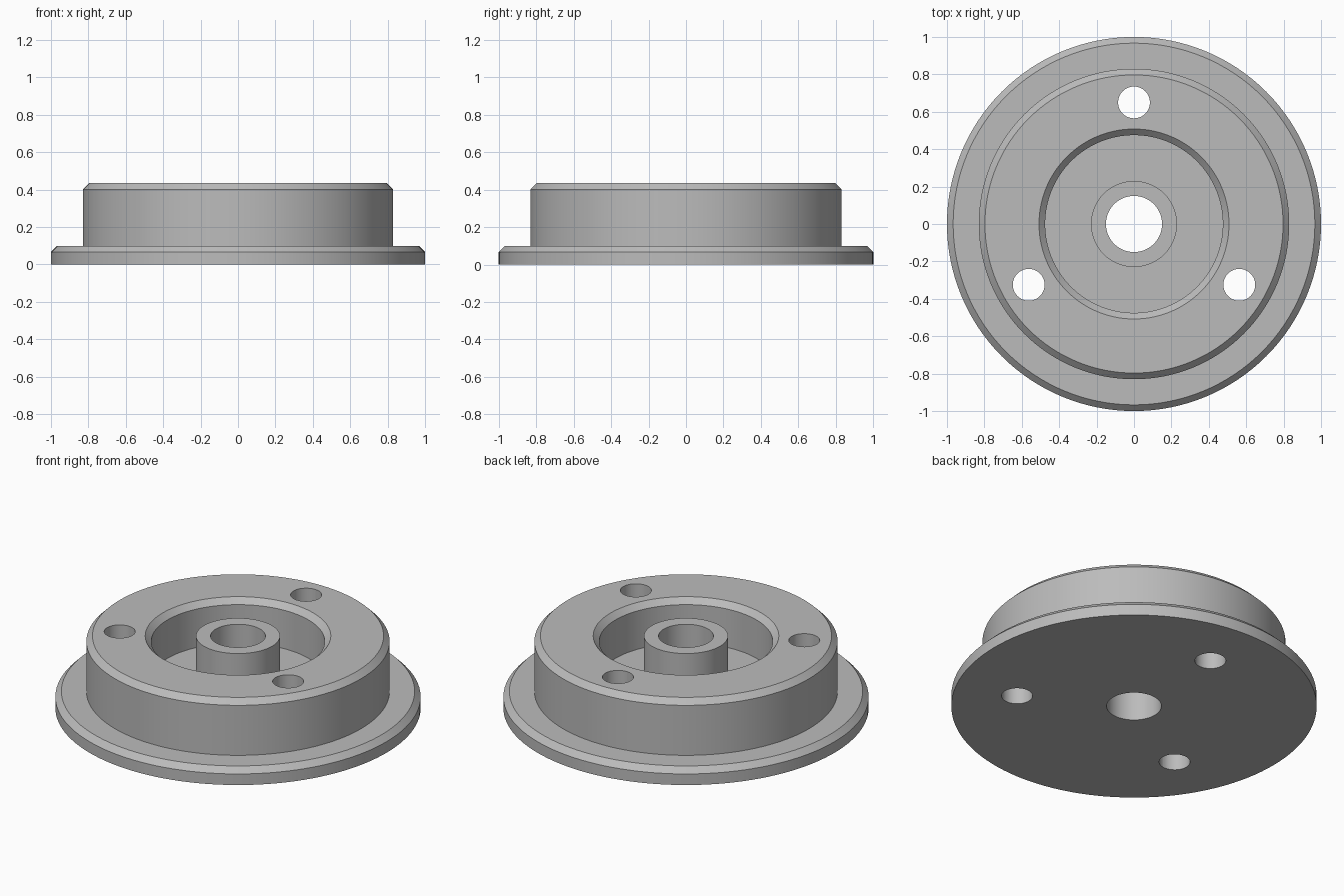
import bpy, bmesh, math
from mathutils import Matrix, Vector

cube = bpy.data.objects.get("Cube")
if cube:
    bpy.data.objects.remove(cube, do_unlink=True)

SEGMENTS = 128
HEIGHT, FLANGE, FLOOR, CHAMFER = 0.435, 0.10, 0.17, 0.033
BORE, HUB, POCKET, BODY = 0.15, 0.23, 0.475, 0.83
HOLE, HOLE_CIRCLE = 0.085, 0.65

metal = bpy.data.materials.new("light grey metal")
metal.use_nodes = True
grey = (0.5, 0.5, 0.5, 1)
metal.diffuse_color = grey
metal.node_tree.nodes["Principled BSDF"].inputs["Base Color"].default_value = grey


def make_object(name, bm):
    mesh = bpy.data.meshes.new(name)
    bmesh.ops.recalc_face_normals(bm, faces=bm.faces)
    bm.to_mesh(mesh)
    bm.free()
    mesh.materials.append(metal)
    obj = bpy.data.objects.new(name, mesh)
    bpy.context.collection.objects.link(obj)
    return obj


def lathe(name, profile):
    """Revolve a closed (radius, height) profile around z."""
    bm = bmesh.new()
    verts = [bm.verts.new((r, 0, z)) for r, z in profile]
    edges = [bm.edges.new((v, verts[i - 1])) for i, v in enumerate(verts)]
    bmesh.ops.spin(bm, geom=verts + edges, cent=(0, 0, 0), axis=(0, 0, 1),
                   angle=math.tau, steps=SEGMENTS, use_merge=True)
    bmesh.ops.remove_doubles(bm, verts=bm.verts, dist=1e-5)
    return make_object(name, bm)


# Flange, raised body, pocket, hub and bore in one turned section
wheel = lathe("flanged_hub", [
    (BORE, 0), (1, 0), (1, FLANGE - CHAMFER), (1 - CHAMFER, FLANGE),
    (BODY, FLANGE), (BODY, HEIGHT - CHAMFER), (BODY - CHAMFER, HEIGHT),
    (POCKET + CHAMFER, HEIGHT), (POCKET, HEIGHT - CHAMFER),
    (POCKET, FLOOR), (HUB, FLOOR), (HUB, HEIGHT), (BORE, HEIGHT)])

# Three through holes for bolts
bm = bmesh.new()
for i in range(3):
    angle = math.radians(90 + 120 * i)
    place = Vector((math.cos(angle), math.sin(angle), 0)) * HOLE_CIRCLE
    place.z = HEIGHT / 2
    bmesh.ops.create_cone(bm, cap_ends=True, segments=48, radius1=HOLE,
                          radius2=HOLE, depth=1, matrix=Matrix.Translation(place))
cutter = make_object("bolt_hole_cutter", bm)
cutter.hide_render = True

cut = wheel.modifiers.new("bolt holes", "BOOLEAN")
cut.operation = "DIFFERENCE"
cut.solver = "EXACT"
cut.object = cutter
bpy.ops.object.select_all(action="DESELECT")
wheel.select_set(True)
bpy.context.view_layer.objects.active = wheel
bpy.ops.object.modifier_apply(modifier=cut.name)
bpy.data.objects.remove(cutter, do_unlink=True)

# Smooth turned walls with crisp chamfers
bpy.ops.object.shade_smooth_by_angle(angle=math.radians(30))
